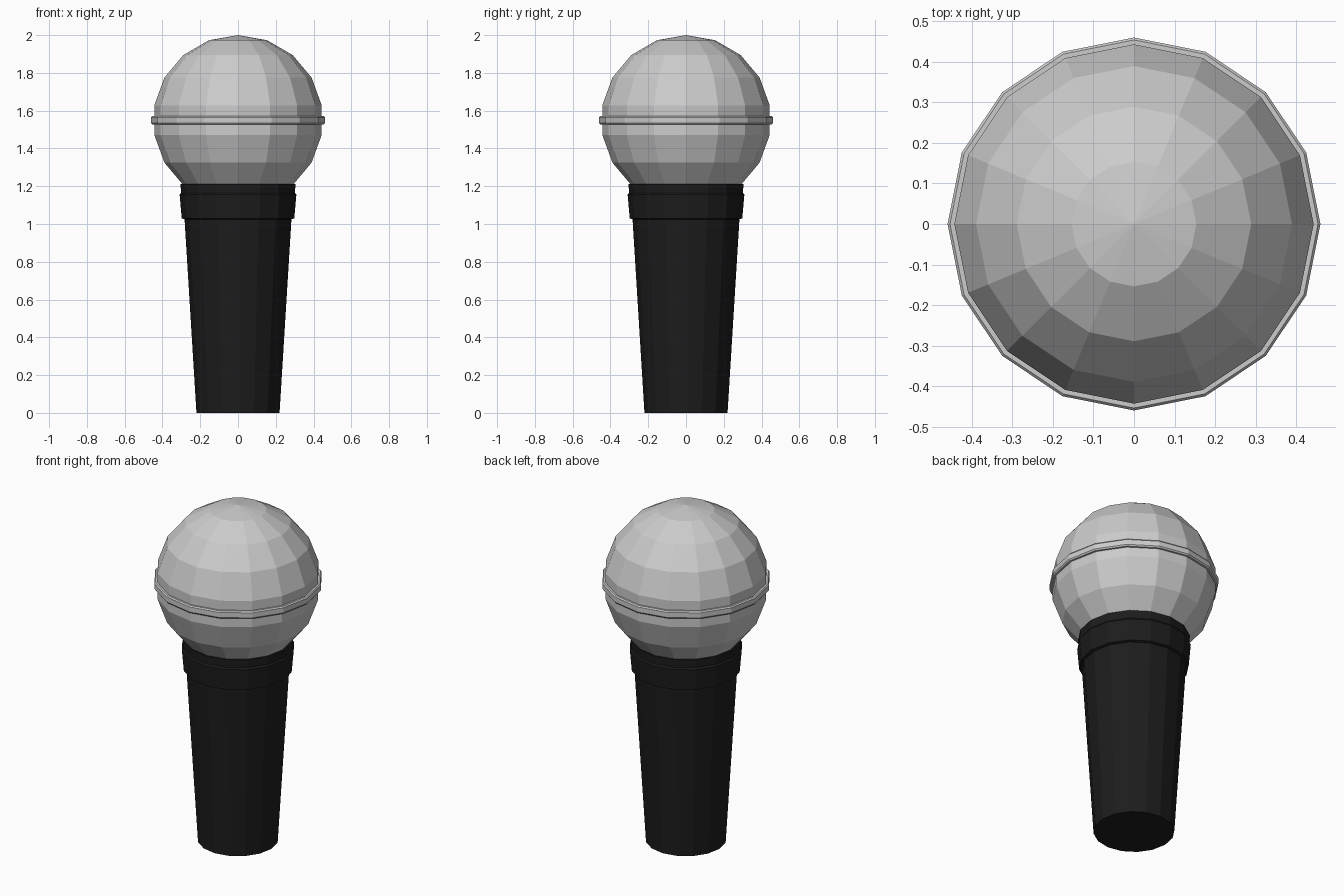
import bpy, math

if "Cube" in bpy.data.objects:
    bpy.data.objects.remove(bpy.data.objects["Cube"])

SIDES = 16

def material(name, rgb):
    m = bpy.data.materials.new(name)
    m.diffuse_color = (*rgb, 1)
    m.use_nodes = True
    m.node_tree.nodes["Principled BSDF"].inputs["Base Color"].default_value = m.diffuse_color
    return m

def lathe(name, profile, mat=None, closed=False):
    """Revolve (radius, z) points, listed bottom to top, around z; ends are capped unless closed."""
    verts, faces, rings = [], [], []
    for r, z in profile:
        start = len(verts)
        if r < 1e-5:
            verts.append((0, 0, z))
            rings.append([start] * SIDES)
        else:
            for i in range(SIDES):
                a = 2 * math.pi * i / SIDES
                verts.append((r * math.cos(a), r * math.sin(a), z))
            rings.append(list(range(start, start + SIDES)))
    pairs = list(zip(rings, rings[1:]))
    if closed:
        pairs.append((rings[-1], rings[0]))
    for lo, hi in pairs:
        for i in range(SIDES):
            j = (i + 1) % SIDES
            faces.append(list(dict.fromkeys((lo[i], lo[j], hi[j], hi[i]))))
    if not closed:
        if len(set(rings[0])) > 1:
            faces.append(rings[0][::-1])
        if len(set(rings[-1])) > 1:
            faces.append(rings[-1])
    me = bpy.data.meshes.new(name)
    me.from_pydata(verts, [], faces)
    ob = bpy.data.objects.new(name, me)
    bpy.context.collection.objects.link(ob)
    if mat:
        me.materials.append(mat)
    return ob

black = material("black", (0.012, 0.012, 0.012))

# Tapered handle with a raised collar and a narrower neck on top
lathe("handle", [(0.22, 0), (0.283, 1.025), (0.298, 1.03), (0.309, 1.155),
                 (0.302, 1.165), (0.304, 1.212)], black)

# Faceted grille ball, rings every 20 degrees
ball = [(0.45 * math.sin(math.radians(20 * k)), 1.55 - 0.45 * math.cos(math.radians(20 * k)))
        for k in range(10)]
lathe("grille_ball", ball)

# Thin band around the middle of the ball
lathe("grille_band", [(0.43, 1.527), (0.454, 1.527), (0.46, 1.535), (0.46, 1.565),
                      (0.454, 1.572), (0.43, 1.572)], closed=True)
